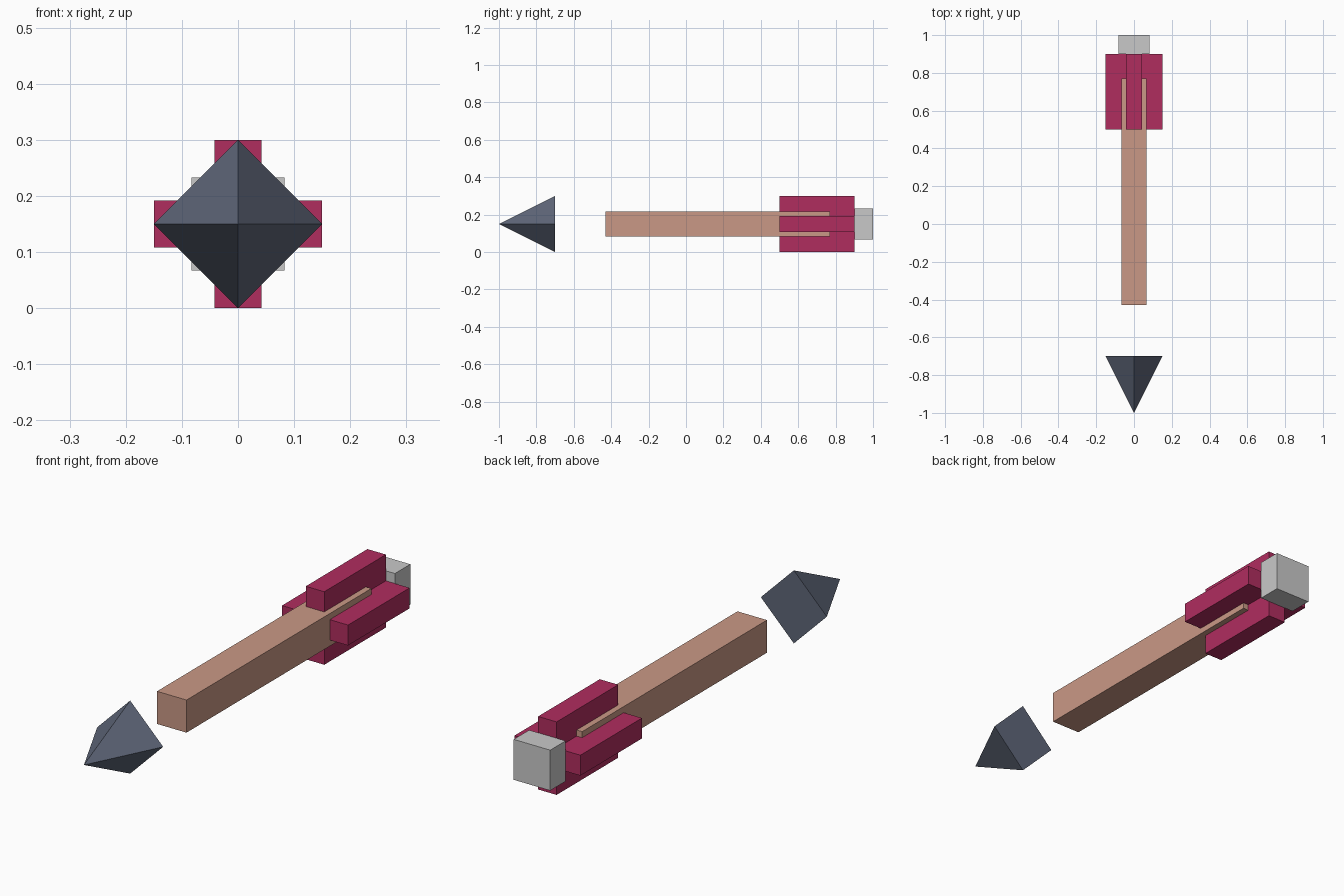
import bpy
import bmesh
from math import pi

cube = bpy.data.objects.get("Cube")
if cube:
    bpy.data.objects.remove(cube, do_unlink=True)

AXIS_Z = 0.15  # height of the arrow's centre line


def material(name, rgb):
    """Flat colour from 0-255 display values, converted to linear."""
    lin = [((c / 255 + 0.055) / 1.055) ** 2.4 for c in rgb]
    mat = bpy.data.materials.new(name)
    mat.use_nodes = True
    mat.diffuse_color = (*lin, 1)
    bsdf = mat.node_tree.nodes["Principled BSDF"]
    bsdf.inputs["Base Color"].default_value = (*lin, 1)
    return mat


def extrude_profile(name, profile, y0, y1, mat):
    """Extrude a closed x/z profile along the arrow from y0 to y1."""
    bm = bmesh.new()
    face = bm.faces.new([bm.verts.new((x, y0, AXIS_Z + z)) for x, z in profile])
    new = bmesh.ops.extrude_face_region(bm, geom=[face], use_keep_orig=True)["geom"]
    for v in new:
        if isinstance(v, bmesh.types.BMVert):
            v.co.y = y1
    bmesh.ops.recalc_face_normals(bm, faces=bm.faces)
    mesh = bpy.data.meshes.new(name)
    bm.to_mesh(mesh)
    bm.free()
    mesh.materials.append(mat)
    obj = bpy.data.objects.new(name, mesh)
    bpy.context.collection.objects.link(obj)
    return obj


def square(r):
    return [(-r, -r), (r, -r), (r, r), (-r, r)]


def plus(r, w):
    """Plus-shaped outline: one arm repeated by quarter turns."""
    points, arm = [], [(r, -w), (r, w), (w, w)]
    for _ in range(4):
        points += arm
        arm = [(-z, x) for x, z in arm]
    return points


wood = material("wood", (202, 153, 134))
crimson = material("crimson", (176, 45, 95))
pale_grey = material("pale grey", (201, 201, 201))
slate = material("slate", (94, 102, 120))

# Shaft, fletching and nock along the centre line
extrude_profile("shaft", square(0.067), -0.43, 0.77, wood)
extrude_profile("fletching", plus(0.15, 0.042), 0.5, 0.9, crimson)
extrude_profile("nock", square(0.083), 0.9, 1.0, pale_grey)

# Four-sided arrowhead floating ahead of the shaft
bpy.ops.mesh.primitive_cone_add(vertices=4, radius1=0.15, radius2=0, depth=0.3,
                                location=(0, -0.85, AXIS_Z), rotation=(pi / 2, 0, 0))
head = bpy.context.object
head.name = "arrowhead"
head.data.materials.append(slate)
